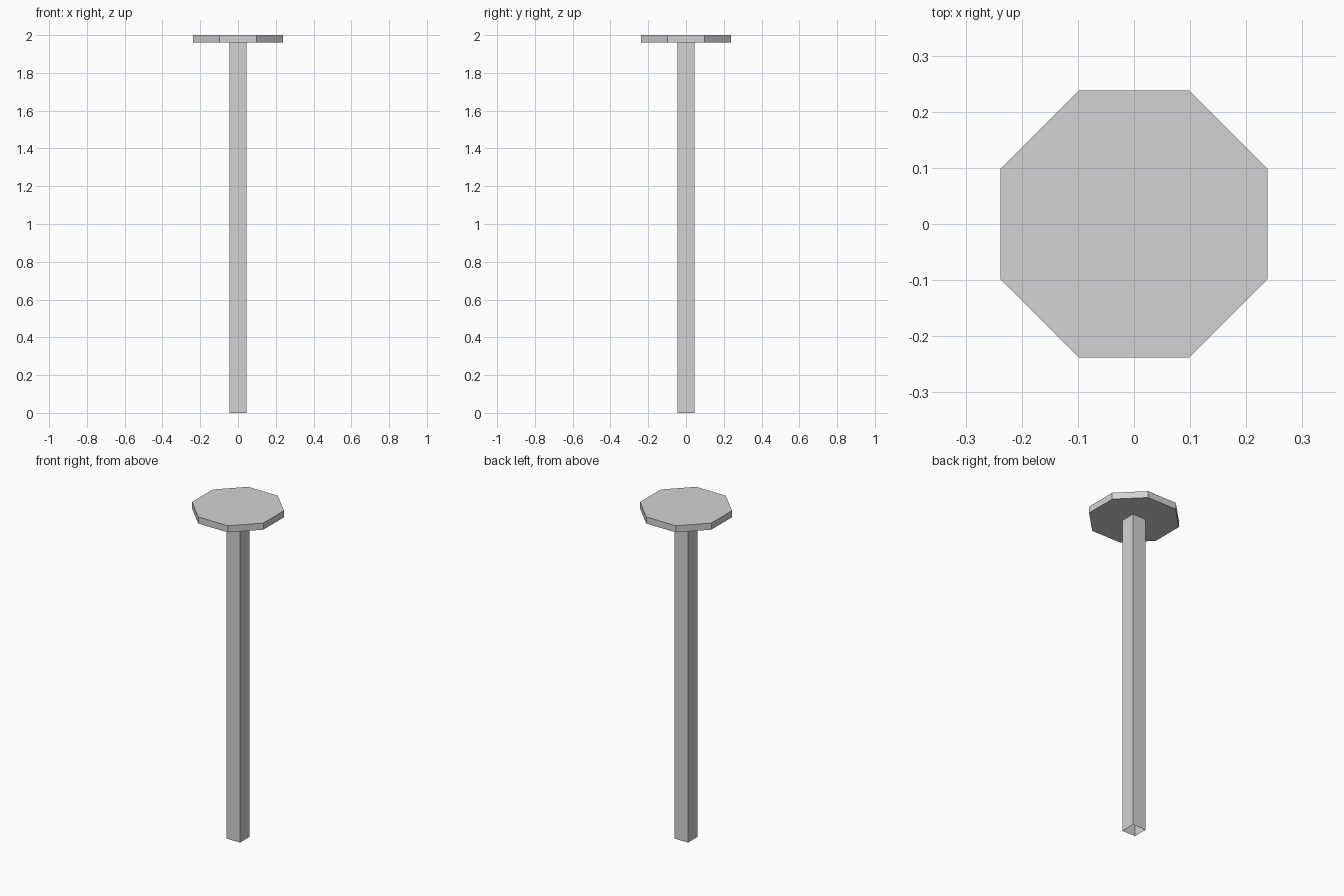
import bpy
import bmesh
from math import cos, pi, sqrt
from mathutils import Matrix

cube = bpy.data.objects.get("Cube")
if cube:
    bpy.data.objects.remove(cube, do_unlink=True)

# Single light grey metal
GREY = (0.65, 0.65, 0.65, 1)
metal = bpy.data.materials.new("light grey metal")
metal.use_nodes = True
metal.diffuse_color = GREY
bsdf = next(n for n in metal.node_tree.nodes if n.type == "BSDF_PRINCIPLED")
bsdf.inputs["Base Color"].default_value = GREY


def prism(name, sides, apothem, bottom, top, capped):
    """Upright flat-sided prism with one side facing the front."""
    bm = bmesh.new()
    radius = apothem / cos(pi / sides)
    bmesh.ops.create_cone(bm, cap_ends=capped, segments=sides,
                          radius1=radius, radius2=radius, depth=top - bottom)
    bmesh.ops.rotate(bm, verts=bm.verts, matrix=Matrix.Rotation(pi / sides, 3, "Z"))
    bmesh.ops.translate(bm, verts=bm.verts, vec=(0, 0, (top + bottom) / 2))
    mesh = bpy.data.meshes.new(name)
    bm.to_mesh(mesh)
    bm.free()
    mesh.materials.append(metal)
    obj = bpy.data.objects.new(name, mesh)
    bpy.context.collection.objects.link(obj)
    return obj


# Hollow square shaft, open at the foot, under an octagonal head
prism("shaft", 4, 0.045, 0, 1.96, False)
prism("head", 8, 0.238, 1.96, 2, True)
